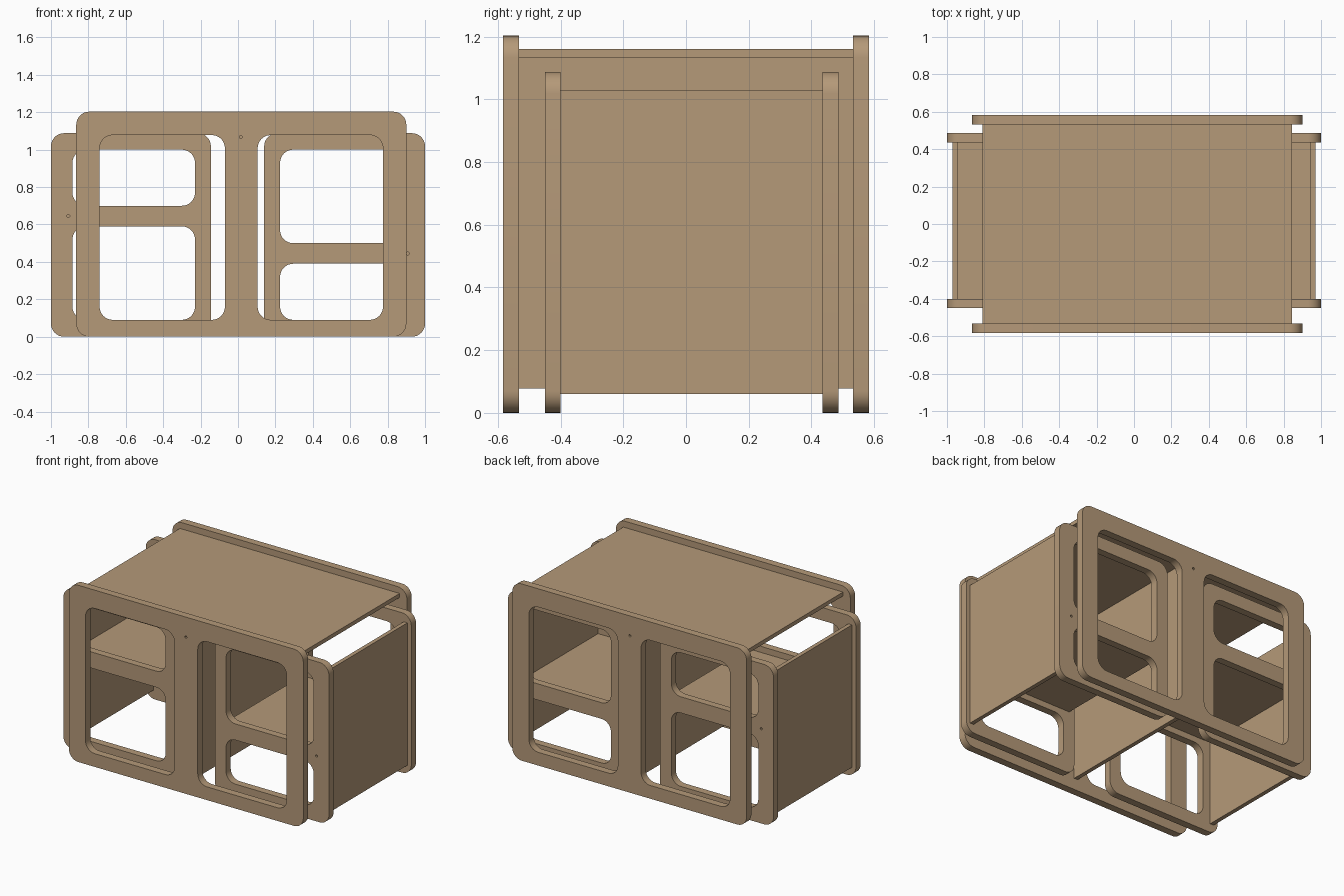
import bpy, bmesh, math
from mathutils import Vector

if "Cube" in bpy.data.objects:
    bpy.data.objects.remove(bpy.data.objects["Cube"])

wood = bpy.data.materials.new("plywood")
wood.diffuse_color = (0.46, 0.32, 0.19, 1)
wood.use_nodes = True
wood.node_tree.nodes["Principled BSDF"].inputs["Base Color"].default_value = wood.diffuse_color


def finish(bm, name, smooth=False):
    bmesh.ops.recalc_face_normals(bm, faces=bm.faces)
    me = bpy.data.meshes.new(name)
    bm.to_mesh(me)
    bm.free()
    me.materials.append(wood)
    ob = bpy.data.objects.new(name, me)
    bpy.context.collection.objects.link(ob)
    if smooth:
        bpy.ops.object.select_all(action='DESELECT')
        ob.select_set(True)
        bpy.context.view_layer.objects.active = ob
        bpy.ops.object.shade_smooth_by_angle(angle=math.radians(30))
    return ob


def rounded_rect(x0, x1, z0, z1, r=0.07, n=8):
    pts = []
    corners = ((x1 - r, z1 - r), (x0 + r, z1 - r), (x0 + r, z0 + r), (x1 - r, z0 + r))
    for q, (cx, cz) in enumerate(corners):
        for i in range(n + 1):
            a = math.pi / 2 * (q + i / n)
            pts.append((cx + r * math.cos(a), cz + r * math.sin(a)))
    return pts


def circle(cx, cz, r=0.008, n=12):
    return [(cx + r * math.cos(2 * math.pi * i / n), cz + r * math.sin(2 * math.pi * i / n))
            for i in range(n)]


def frame(name, loops, y0, y1):
    """Flat board from an outline and its holes, spanning y0 to y1."""
    bm = bmesh.new()
    edges = []
    for pts in loops:
        vs = [bm.verts.new((x, y0, z)) for x, z in pts]
        edges += [bm.edges.new((vs[i - 1], vs[i])) for i in range(len(vs))]
    bmesh.ops.triangle_fill(bm, edges=edges, use_beauty=True, normal=(0, -1, 0))
    ext = bmesh.ops.extrude_face_region(bm, geom=bm.faces[:], use_keep_orig=True)
    verts = [g for g in ext["geom"] if isinstance(g, bmesh.types.BMVert)]
    bmesh.ops.translate(bm, verts=verts, vec=(0, y1 - y0, 0))
    return finish(bm, name, True)


def panel(name, x0, x1, y0, y1, z0, z1):
    bm = bmesh.new()
    bmesh.ops.create_cube(bm, size=1)
    for v in bm.verts:
        v.co = Vector(((x0 + x1) / 2 + v.co.x * (x1 - x0),
                       (y0 + y1) / 2 + v.co.y * (y1 - y0),
                       (z0 + z1) / 2 + v.co.z * (z1 - z0)))
    return finish(bm, name)


# Outer table: two large frames, top board and centre divider
outer = [rounded_rect(-0.865, 0.90, 0, 1.203),
         rounded_rect(-0.74, -0.07, 0.09, 1.078),
         rounded_rect(0.105, 0.775, 0.09, 1.078),
         circle(0.015, 1.067)]
frame("outer_frame_front", outer, -0.583, -0.532)
frame("outer_frame_back", outer, 0.532, 0.583)
panel("top_board", -0.81, 0.845, -0.532, 0.532, 1.133, 1.16)
panel("centre_divider", 0.002, 0.03, -0.532, 0.532, 0.078, 1.133)

# Two nested pull-out units: frames, outer side board and shelf
for side, s, inner, win, mid in (("left", -1, 0.145, 0.23, 0.645),
                                 ("right", 1, 0.14, 0.225, 0.445)):
    def span(a, b):
        return sorted((s * a, s * b))
    loops = [rounded_rect(*span(inner, 1.0), 0, 1.088),
             rounded_rect(*span(win, 0.885), 0.09, mid - 0.055),
             rounded_rect(*span(win, 0.885), mid + 0.055, 1.0),
             circle(s * 0.907, mid)]
    frame(side + "_unit_frame_front", loops, -0.45, -0.40)
    frame(side + "_unit_frame_back", loops, 0.436, 0.486)
    panel(side + "_unit_side_board", *span(0.942, 0.97), -0.40, 0.436, 0.06, 1.03)
    panel(side + "_unit_shelf", *span(inner + 0.04, 0.942), -0.40, 0.436, mid - 0.014, mid + 0.014)
